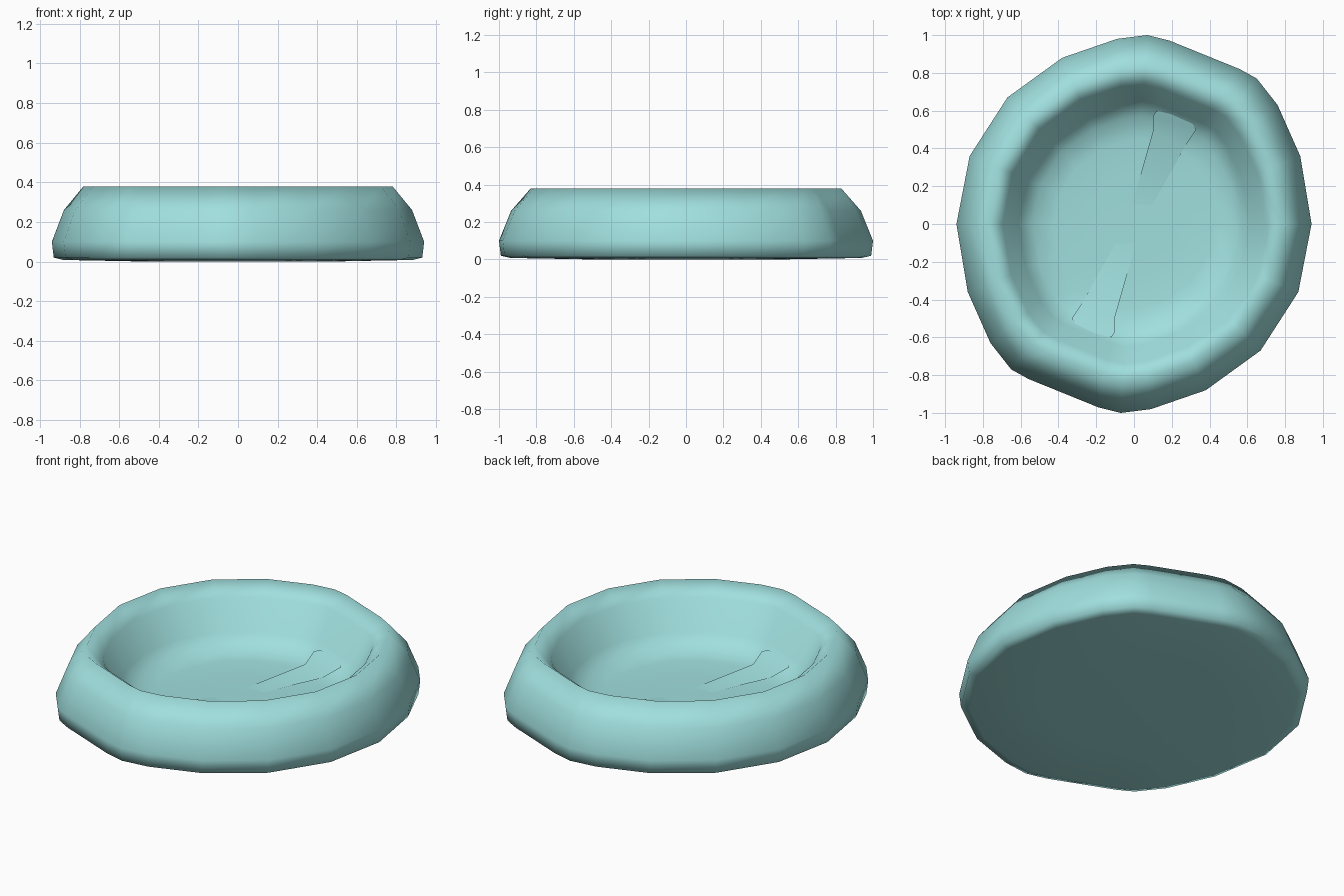
import bpy
import bmesh

cube = bpy.data.objects.get("Cube")
if cube:
    bpy.data.objects.remove(cube)

mat = bpy.data.materials.new("pale_turquoise")
mat.use_nodes = True
colour = (0.35, 0.74, 0.73, 1)
mat.diffuse_color = colour
mat.node_tree.nodes["Principled BSDF"].inputs["Base Color"].default_value = colour


def finish(name, bm):
    mesh = bpy.data.meshes.new(name)
    for face in bm.faces:
        face.smooth = True
    bm.to_mesh(mesh)
    bm.free()
    mesh.materials.append(mat)
    obj = bpy.data.objects.new(name, mesh)
    bpy.context.collection.objects.link(obj)
    return obj


def both_ends(points):
    # Repeat a half outline, turned half way round
    return points + [(-p[0], -p[1], *p[2:]) for p in points]


# Dish: the faceted outline, scaled along a (scale, height) profile
outline = both_ends([(0.94, 0), (0.88, 0.36), (0.76, 0.63), (0.65, 0.77),
                     (0.56, 0.82), (0.19, 0.97), (0.07, 1.0), (-0.09, 0.98),
                     (-0.38, 0.88), (-0.67, 0.67), (-0.87, 0.36)])
profile = [(0.5, 0.0), (0.94, 0.008), (0.99, 0.02), (1.0, 0.1), (0.935, 0.26),
           (0.83, 0.38), (0.74, 0.31), (0.65, 0.14), (0.57, 0.075),
           (0.45, 0.06), (0.25, 0.055)]
bm = bmesh.new()
rings = [[bm.verts.new((x * s, y * s, z)) for x, y in outline] for s, z in profile]
count = len(outline)
for low, high in zip(rings, rings[1:]):
    for i in range(count):
        j = (i + 1) % count
        bm.faces.new((low[i], low[j], high[j], high[i]))
bm.faces.new(rings[0][::-1])
bm.faces.new(rings[-1])
finish("dish", bm)

# Floor strip: two raised end tabs that sink into the floor between them
strip = both_ends([(0.27, 0.41, 0.07), (0.33, 0.50, 0.115), (0.31, 0.53, 0.125),
                   (0.20, 0.58, 0.125), (0.12, 0.60, 0.125), (0.10, 0.57, 0.12),
                   (0.10, 0.49, 0.075), (-0.04, 0.0, 0.05)])
bm = bmesh.new()
verts = [bm.verts.new(p) for p in strip]
half = len(verts) // 2
for k in (0, half):
    bm.faces.new(verts[k:k + half - 1])
    bm.faces.new((verts[k], verts[k + half - 2], verts[k + half - 1], verts[k - 1]))
finish("floor_strip", bm)
